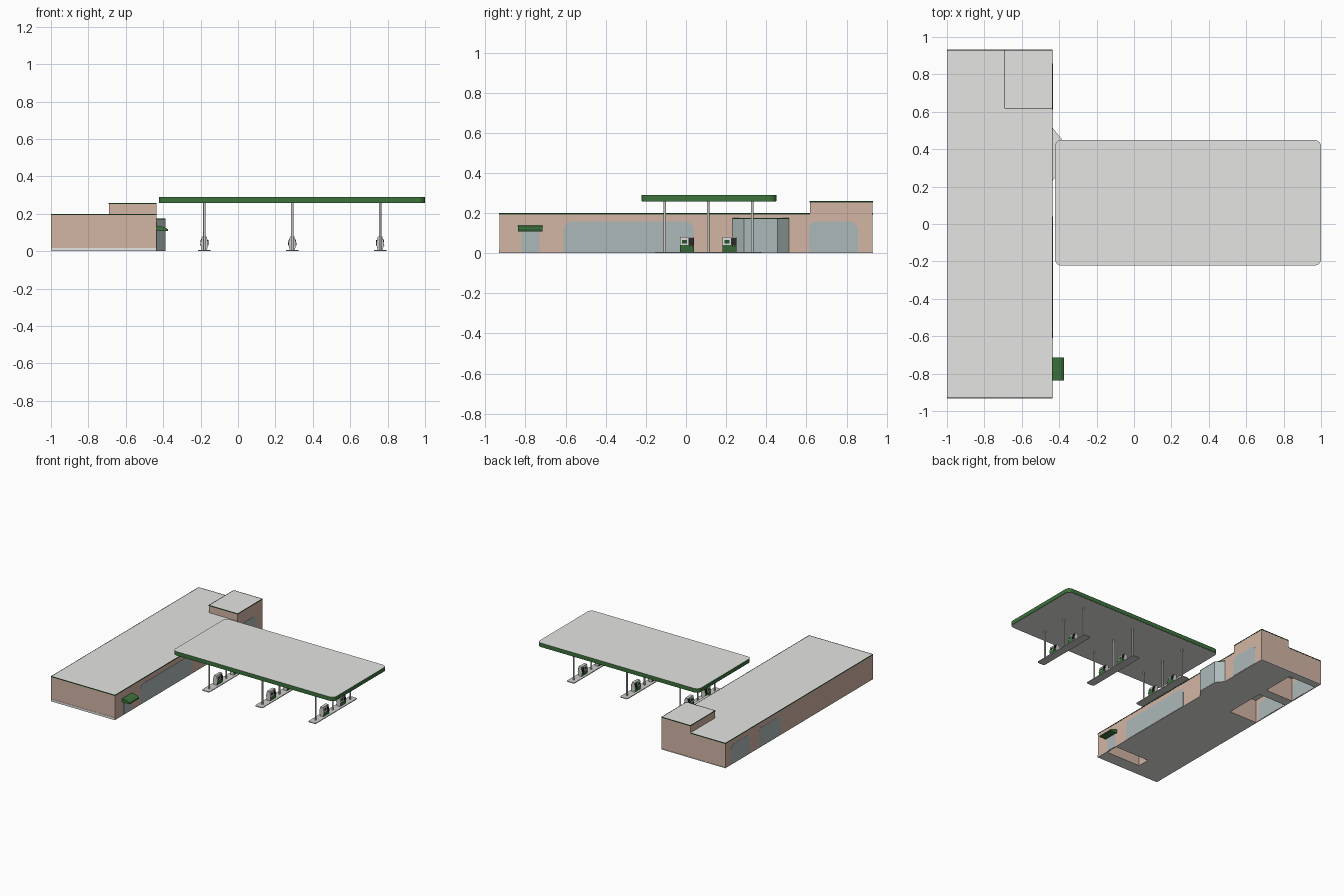
import bpy, bmesh, math

if "Cube" in bpy.data.objects:
    bpy.data.objects.remove(bpy.data.objects["Cube"])


def material(name, rgb):
    m = bpy.data.materials.new(name)
    m.diffuse_color = (*rgb, 1)
    m.use_nodes = True
    m.node_tree.nodes["Principled BSDF"].inputs["Base Color"].default_value = m.diffuse_color
    return m


PINK = material("pink_wall", (0.65, 0.46, 0.375))
ROOF = material("roof_grey", (0.78, 0.78, 0.76))
GREEN = material("green", (0.045, 0.17, 0.045))
TRIM = material("dark_green", (0.018, 0.07, 0.022))
GLASS = material("glass_grey", (0.42, 0.485, 0.485))
METAL = material("column_grey", (0.62, 0.62, 0.60))
WHITE = material("off_white", (0.85, 0.85, 0.83))
BLACK = material("black", (0.02, 0.02, 0.02))


def prism(name, pts, axis, a, b, mat, cap_mat=None):
    """Extrude a 2D outline along an axis from a to b; caps may differ in colour."""
    place = {"x": lambda u, v, w: (w, u, v),
             "y": lambda u, v, w: (u, w, v),
             "z": lambda u, v, w: (u, v, w)}[axis]
    bm = bmesh.new()
    low = [bm.verts.new(place(u, v, a)) for u, v in pts]
    high = [bm.verts.new(place(u, v, b)) for u, v in pts]
    caps = [bm.faces.new(low), bm.faces.new(high)]
    n = len(pts)
    for i in range(n):
        j = (i + 1) % n
        bm.faces.new((low[i], low[j], high[j], high[i]))
    if cap_mat:
        for f in caps:
            f.material_index = 1
    bmesh.ops.recalc_face_normals(bm, faces=bm.faces)
    me = bpy.data.meshes.new(name)
    bm.to_mesh(me)
    bm.free()
    me.materials.append(mat)
    if cap_mat:
        me.materials.append(cap_mat)
    ob = bpy.data.objects.new(name, me)
    bpy.context.collection.objects.link(ob)
    return ob


def rect(u0, u1, v0, v1):
    return [(u0, v0), (u1, v0), (u1, v1), (u0, v1)]


def box(name, x0, x1, y0, y1, z0, z1, mat, cap_mat=None):
    return prism(name, rect(x0, x1, y0, y1), "z", z0, z1, mat, cap_mat)


def rounded(u0, u1, v0, v1, r, bottom=True, steps=5):
    """Rectangle outline with rounded corners (optionally only the top ones)."""
    corners = [(u1 - r, v1 - r, 0), (u0 + r, v1 - r, 90)]
    if bottom:
        corners += [(u0 + r, v0 + r, 180), (u1 - r, v0 + r, 270)]
    pts = []
    for cu, cv, start in corners:
        for i in range(steps + 1):
            t = math.radians(start + 90 * i / steps)
            pts.append((cu + r * math.cos(t), cv + r * math.sin(t)))
    return pts if bottom else pts + [(u0, v0), (u1, v0)]


def cylinder(name, x, y, r, z0, z1, mat, sides=16):
    pts = [(x + r * math.cos(math.tau * i / sides), y + r * math.sin(math.tau * i / sides))
           for i in range(sides)]
    ob = prism(name, pts, "z", z0, z1, mat)
    bpy.context.view_layer.objects.active = ob
    ob.select_set(True)
    bpy.ops.object.shade_smooth_by_angle()
    ob.select_set(False)
    return ob


# Building: long low hall and a raised corner block
X0, X1, Y0, Y1 = -1.0, -0.436, -0.93, 0.93
BX, BY = -0.69, 0.618
hall = box("shop_hall", X0, X1, Y0, Y1, 0.0, 0.199, PINK, ROOF)
box("corner_block", BX, X1, BY, Y1, 0.199, 0.258, PINK, ROOF)

# Pockets open to the underside behind the windows and the side door
for px0, px1, py0, py1 in [(-0.994, -0.75, 0.20, 0.53), (-0.994, -0.75, 0.61, 0.87),
                           (-0.745, -0.443, -0.83, -0.73)]:
    cutter = box("pocket_cutter", px0, px1, py0, py1, -0.1, 0.185, PINK, ROOF)
    cutter.hide_render = True
    mod = hall.modifiers.new("pocket", "BOOLEAN")
    mod.operation, mod.solver, mod.object = "DIFFERENCE", "EXACT", cutter
    bpy.context.view_layer.objects.active = hall
    bpy.ops.object.modifier_apply(modifier=mod.name)
    bpy.data.objects.remove(cutter)

# Roof edge trims: thin strips, interrupted where the corner block rises
T = 0.0015
for x0, x1, y0, y1, z in [
        (X1 - T, X1 + T, Y0, BY, 0.2), (X0 - T / 3, X0 + T, Y0, Y1, 0.2),
        (X0, X1, Y0 - T, Y0 + T, 0.2), (X0, BX, Y1 - T, Y1 + T, 0.2),
        (X1 - T, X1 + T, BY, Y1, 0.259), (BX - T, BX + T, BY, Y1, 0.259),
        (BX, X1, BY - T, BY + T, 0.259), (BX, X1, Y1 - T, Y1 + T, 0.259)]:
    box("roof_trim", x0, x1, y0, y1, z - 0.006, z, TRIM)

# Pale plinths along the end walls
box("front_plinth", X0, X1, Y0 - 0.002, Y0 + 0.002, 0.0, 0.018, WHITE)
box("back_plinth", X0, X1, Y1 - 0.002, Y1 + 0.002, 0.0, 0.006, WHITE)

# Shop windows with rounded top corners
for name, outline in [("long_window", rounded(-0.61, 0.04, 0.002, 0.157, 0.04, False)),
                      ("block_window", rounded(0.612, 0.857, 0.002, 0.157, 0.04, False)),
                      ("side_door", rect(-0.82, -0.73, 0.002, 0.11))]:
    prism(name, outline, "x", X1 - 0.003, X1 + 0.002, GLASS)
for y0, y1 in [(0.23, 0.51), (0.62, 0.86)]:
    prism("rear_window", rounded(y0, y1, 0.002, 0.157, 0.04, False), "x", X0 - 0.001, X0 + 0.0075, GLASS)

# Glazed entrance bay with slanted ends, dark band and pale roof
bay = [(X1, 0.232), (-0.387, 0.288), (-0.387, 0.455), (X1, 0.514)]
prism("entrance_bay", bay, "z", 0.0, 0.17, GLASS, ROOF)
prism("entrance_bay_band", bay, "z", 0.17, 0.176, TRIM, ROOF)

# Sloping awning over the side door
prism("door_awning", [(X1, 0.11), (-0.373, 0.107), (-0.373, 0.116), (-0.39, 0.128), (X1, 0.137)],
      "y", -0.838, -0.715, GREEN)

# Canopy with green fascia and a dark lower lip
prism("canopy", rounded(-0.423, 1.0, -0.222, 0.45, 0.035), "z", 0.259, 0.29, GREEN, ROOF)
prism("canopy_lower_lip", rounded(-0.421, 0.998, -0.22, 0.448, 0.035), "z", 0.257, 0.26, TRIM, ROOF)

# Pump islands: kerb, three columns and two pumps each
for ix in (-0.18, 0.29, 0.76):
    prism("pump_island", rounded(ix - 0.033, ix + 0.033, -0.155, 0.375, 0.012, True, 3),
          "z", 0.0, 0.006, METAL)
    for cy in (-0.105, 0.11, 0.33):
        cylinder("canopy_column", ix, cy, 0.0065, 0.005, 0.26, METAL)
    for py in (0.003, 0.215):
        def section(z0, z1, w0, w1):
            return [(ix - w0, z0), (ix + w0, z0), (ix + w1, z1), (ix - w1, z1)]
        # Green sides with pale end panels, pale head, dark hose bay
        prism("pump_base", section(0.006, 0.042, 0.014, 0.021), "y", py - 0.033, py + 0.037, GREEN, METAL)
        prism("pump_head", section(0.042, 0.08, 0.021, 0.012), "y", py - 0.033, py + 0.010, METAL)
        prism("pump_hose_bay", section(0.042, 0.075, 0.019, 0.011), "y", py + 0.010, py + 0.037, BLACK, METAL)
        prism("pump_top", section(0.075, 0.08, 0.0135, 0.012), "y", py + 0.010, py + 0.037, METAL)
        # Display and nozzles on both faces
        for s in (-1, 1):
            prism("pump_display", [(ix + s * 0.0205, 0.048), (ix + s * 0.0162, 0.066),
                                   (ix + s * 0.013, 0.066), (ix + s * 0.016, 0.048)],
                  "y", py - 0.024, py + 0.002, TRIM)
            for ny in (0.015, 0.027):
                prism("pump_nozzle", [(ix + s * 0.022, 0.03), (ix + s * 0.021, 0.06),
                                      (ix + s * 0.013, 0.06), (ix + s * 0.015, 0.03)],
                      "y", py + ny, py + ny + 0.005, BLACK)
